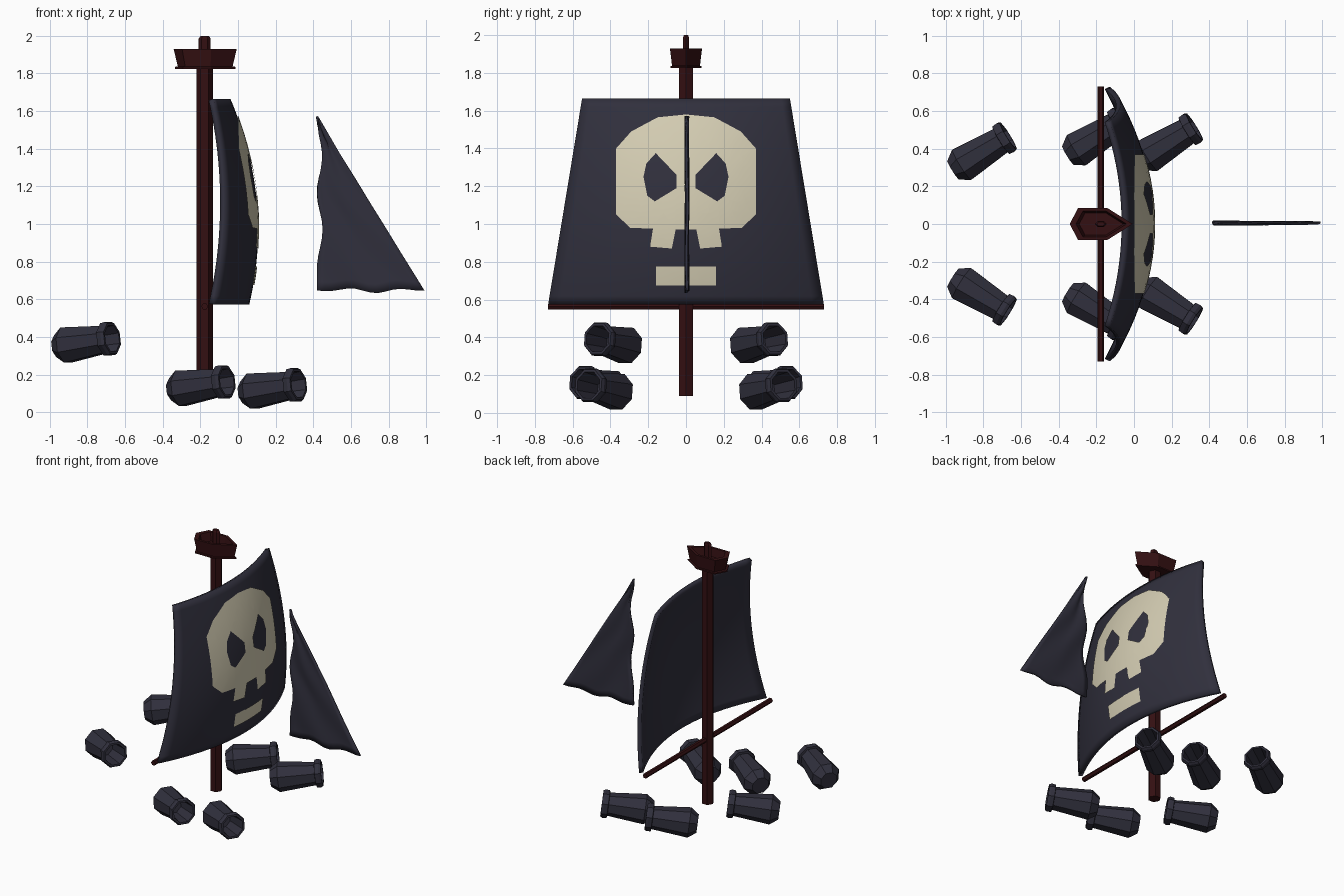
import bpy, bmesh, math
from mathutils import Vector, Matrix

if "Cube" in bpy.data.objects:
    bpy.data.objects.remove(bpy.data.objects["Cube"])


def material(name, rgb):
    m = bpy.data.materials.new(name)
    m.use_nodes = True
    m.diffuse_color = (*rgb, 1)
    bsdf = next(n for n in m.node_tree.nodes if n.type == 'BSDF_PRINCIPLED')
    bsdf.inputs["Base Color"].default_value = (*rgb, 1)
    return m


NAVY = material("dark navy", (0.03, 0.029, 0.046))
WOOD = material("dark red wood", (0.034, 0.005, 0.006))
BONE = material("bone cream", (0.66, 0.61, 0.45))


def finish(name, bm, mat, smooth=None, recalc=True):
    if recalc:
        bmesh.ops.recalc_face_normals(bm, faces=bm.faces[:])
    me = bpy.data.meshes.new(name)
    bm.to_mesh(me)
    bm.free()
    ob = bpy.data.objects.new(name, me)
    bpy.context.collection.objects.link(ob)
    me.materials.append(mat)
    if smooth is not None:
        bpy.ops.object.select_all(action='DESELECT')
        ob.select_set(True)
        bpy.context.view_layer.objects.active = ob
        bpy.ops.object.shade_smooth_by_angle(angle=math.radians(smooth))
    return ob


def loft(bm, rings, cap=True):
    """Skin a list of closed rings of points, capping both ends."""
    rows = [[bm.verts.new(p) for p in ring] for ring in rings]
    for a, b in zip(rows, rows[1:]):
        for i in range(len(a)):
            j = (i + 1) % len(a)
            bm.faces.new((a[i], a[j], b[j], b[i]))
    if cap:
        bm.faces.new(rows[0][::-1])
        bm.faces.new(rows[-1])


def ring(r, z, n, turn=0.0, ys=1.0):
    angles = [math.tau * i / n + turn for i in range(n)]
    return [Vector((r * math.cos(a), ys * r * math.sin(a), z)) for a in angles]


def grid(bm, nu, nv, point):
    rows = [[bm.verts.new(point(u / nu, v / nv)) for u in range(nu + 1)]
            for v in range(nv + 1)]
    for a, b in zip(rows, rows[1:]):
        for i in range(nu):
            bm.faces.new((a[i], a[i + 1], b[i + 1], b[i]))


MAST_X = -0.177

# Mast and its slim flattened tip
bm = bmesh.new()
loft(bm, [ring(0.043, 0.09, 6), ring(0.043, 1.86, 6)])
loft(bm, [ring(0.032, 1.84, 6, 0, 0.6), ring(0.032, 1.985, 6, 0, 0.6),
          ring(0.022, 2.0, 6, 0, 0.6)])
bmesh.ops.translate(bm, verts=bm.verts[:], vec=(MAST_X, 0, 0))
finish("mast", bm, WOOD)

# Boom under the sail
bm = bmesh.new()
loft(bm, [ring(0.018, -0.73, 6), ring(0.018, 0.73, 6)])
bmesh.ops.rotate(bm, verts=bm.verts[:], matrix=Matrix.Rotation(math.pi / 2, 3, 'X'))
bmesh.ops.translate(bm, verts=bm.verts[:], vec=(MAST_X, 0, 0.562))
finish("boom", bm, WOOD)

# Lookout basket: pointed hexagonal tub with a hollow inside and a base lip
PLAN = [(-0.17, 0), (-0.125, -0.085), (0.03, -0.085),
        (0.165, 0), (0.03, 0.085), (-0.125, 0.085)]


def plan(s, z):
    return [(-0.172 + x * s, y * s, z) for x, y in PLAN]


bm = bmesh.new()
loft(bm, [plan(0.96, 1.825), plan(0.96, 1.835), plan(0.87, 1.838),
          plan(1.0, 1.93), plan(0.8, 1.93), plan(0.7, 1.87)])
finish("lookout_basket", bm, WOOD)


# Main sail: billowing sheet, v rises from foot to head
FOOT, HEAD = 0.573, 1.665


def half_width(v):
    return 0.73 - 0.18 * v


def sail_x(t, v):
    belly = 4 * v * (1 - v)
    edge = -0.13 + 0.06 * belly
    middle = 0.06 - 0.1 * v + 0.09 * belly
    return edge + (middle - edge) * (1 - t * t)


def sail_point(u, v):
    t = 2 * u - 1
    return (sail_x(t, v), t * half_width(v), FOOT + (HEAD - FOOT) * v)


bm = bmesh.new()
grid(bm, 24, 24, sail_point)
for f in bm.faces:
    f.normal_update()
    if f.normal.x < 0:
        f.normal_flip()
sail = finish("main_sail", bm, NAVY, 50, recalc=False)
cloth = sail.modifiers.new("cloth", 'SOLIDIFY')
cloth.thickness = 0.028
cloth.offset = -1

# Skull emblem: flat outline with eye holes, sliced and wrapped onto the sail
SKULL = [(0, 0.97), (0.055, 0.97), (0.075, 0.87), (0.19, 0.88), (0.175, 0.975),
         (0.295, 0.98), (0.37, 1.05), (0.37, 1.40), (0.29, 1.49), (0.15, 1.565),
         (0, 1.58)]
EYE = [(0.05, 1.19), (0.05, 1.26), (0.16, 1.375), (0.21, 1.32), (0.225, 1.25),
       (0.205, 1.15), (0.165, 1.12)]
JAW = [(-0.16, 0.675), (0.16, 0.675), (0.16, 0.775), (-0.16, 0.775)]


def flip(points):
    return [(-y, z) for y, z in reversed(points)]


bm = bmesh.new()
for outline in (SKULL + flip(SKULL)[1:-1], EYE, flip(EYE), JAW):
    vs = [bm.verts.new((0, y, z)) for y, z in outline]
    for a, b in zip(vs, vs[1:] + vs[:1]):
        bm.edges.new((a, b))
bmesh.ops.triangle_fill(bm, edges=bm.edges[:], use_beauty=True, normal=(1, 0, 0))
for axis, start in ((1, -0.36), (2, 0.7)):
    for i in range(16):
        co, no = Vector(), Vector()
        co[axis], no[axis] = start + 0.06 * i, 1
        bmesh.ops.bisect_plane(bm, geom=bm.verts[:] + bm.edges[:] + bm.faces[:],
                               plane_co=co, plane_no=no)
for p in bm.verts:
    v = (p.co.z - FOOT) / (HEAD - FOOT)
    p.co.x = sail_x(p.co.y / half_width(v), v) + 0.006
for f in bm.faces:
    f.normal_update()
    if f.normal.x < 0:
        f.normal_flip()
finish("skull_emblem", bm, BONE, 50, recalc=False)


# Small triangular sail with a wavy luff and foot
def jib_point(u, v):
    luff = 0.015 * (1 - math.cos(math.tau * (v - 0.13) / 0.435)) if v > 0.13 else 0
    foot = 0.647 + 0.014 * math.sin(u * math.tau * 2 - 2.2) * math.sin(math.pi * u)
    ripple = 0.007 * math.sin(9 * u + 11 * v) * (1 - 0.6 * u)
    return (0.42 + 0.57 * u * (1 - v) + luff * (1 - u),
            0.005 + ripple, foot + (1.57 - foot) * v)


bm = bmesh.new()
grid(bm, 14, 20, jib_point)
bmesh.ops.remove_doubles(bm, verts=bm.verts[:], dist=0.0005)
jib = finish("jib_sail", bm, NAVY, 50)
cloth = jib.modifiers.new("cloth", 'SOLIDIFY')
cloth.thickness = 0.014
cloth.offset = 0

# Cannons: eight-sided barrels with rim and bore, three on each side
BARREL = [(0.062, 0), (0.102, 0.055), (0.078, 0.3), (0.093, 0.303),
          (0.096, 0.33), (0.088, 0.346), (0.074, 0.346), (0.062, 0.16)]
BREECHES = {"rear": (-0.96, 0.287, 0.35), "middle": (-0.35, 0.365, 0.12),
            "fore": (0.03, 0.335, 0.105)}
for place, (x, y, z) in BREECHES.items():
    for side, sign in (("left", 1), ("right", -1)):
        bm = bmesh.new()
        loft(bm, [ring(r, h, 8, math.pi / 8) for r, h in BARREL])
        aim = Vector((0.85, 0.53 * sign, 0.125)).to_track_quat('Z', 'Y')
        bm.transform(Matrix.Translation((x, y * sign, z)) @ aim.to_matrix().to_4x4())
        finish(f"{place}_cannon_{side}", bm, NAVY, 30)
